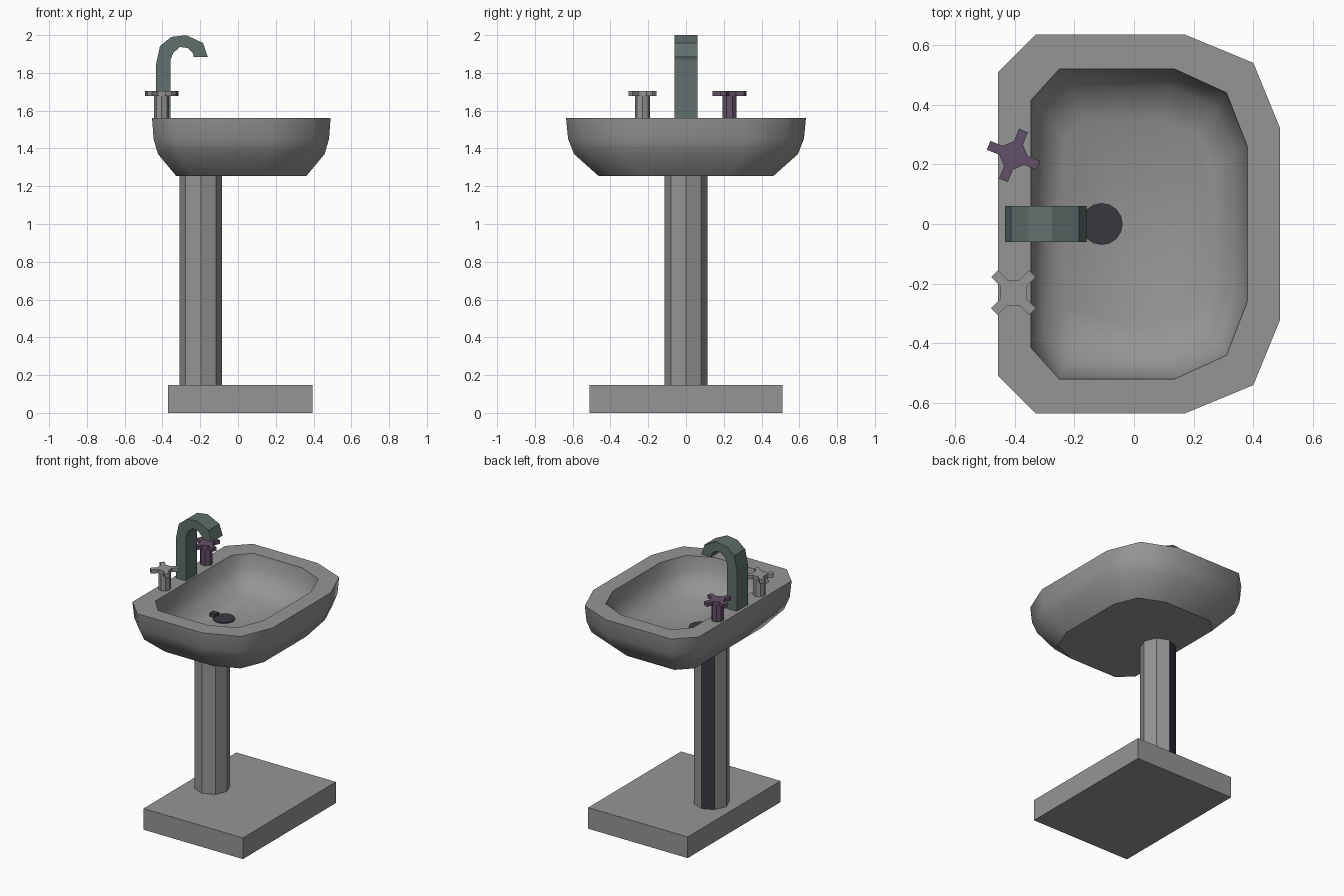
import bpy, bmesh, math
from mathutils import Matrix, Vector

if "Cube" in bpy.data.objects:
    bpy.data.objects.remove(bpy.data.objects["Cube"])


def material(name, rgb):
    m = bpy.data.materials.new(name)
    m.diffuse_color = (*rgb, 1)
    m.use_nodes = True
    m.node_tree.nodes["Principled BSDF"].inputs["Base Color"].default_value = m.diffuse_color
    return m


GREY = material("ceramic grey", (0.30, 0.30, 0.30))
DARK = material("charcoal", (0.04, 0.04, 0.052))
TEAL = material("slate green", (0.115, 0.16, 0.153))
PURPLE = material("muted purple", (0.125, 0.08, 0.135))


def finish(name, bm, *mats):
    bmesh.ops.recalc_face_normals(bm, faces=bm.faces[:])
    me = bpy.data.meshes.new(name)
    bm.to_mesh(me)
    bm.free()
    for m in mats:
        me.materials.append(m)
    ob = bpy.data.objects.new(name, me)
    bpy.context.collection.objects.link(ob)
    return ob


def prism(bm, points, offset):
    """Extrude a closed outline of 3D points by an offset vector."""
    low = [bm.verts.new(p) for p in points]
    high = [bm.verts.new(Vector(p) + Vector(offset)) for p in points]
    bm.faces.new(low)
    bm.faces.new(high[::-1])
    for i in range(len(low)):
        bm.faces.new((low[i - 1], low[i], high[i], high[i - 1]))


def ring_points(cx, cy, z, r, n, turn=0.0):
    return [(cx + r * math.cos(turn + i * math.tau / n),
             cy + r * math.sin(turn + i * math.tau / n), z) for i in range(n)]


def box(name, x0, x1, y0, y1, z0, z1, mat):
    bm = bmesh.new()
    prism(bm, [(x0, y0, z0), (x1, y0, z0), (x1, y1, z0), (x0, y1, z0)], (0, 0, z1 - z0))
    return finish(name, bm, mat)


# Floor plinth
box("plinth", -0.37, 0.395, -0.51, 0.51, 0, 0.147, GREY)

# Eight-sided pedestal with one dark panel towards the back
bm = bmesh.new()
prism(bm, ring_points(-0.197, 0, 0.147, 0.113, 8), (0, 0, 1.113))
pedestal = finish("pedestal", bm, GREY, DARK)
for p in pedestal.data.polygons:
    if abs(p.normal.z) < 0.5:
        angle = math.degrees(math.atan2(p.normal.y, p.normal.x))
        p.material_index = 1 if 100 < angle < 125 else 0

# Basin: half outlines mirrored across y, then stacked rings
CX = 0.0175
OUTER = [(-0.455, 0.51), (-0.33, 0.635), (0.17, 0.635), (0.40, 0.54), (0.49, 0.32)]
INNER = [(-0.345, 0.415), (-0.25, 0.52), (0.135, 0.52), (0.31, 0.44), (0.38, 0.26)]
RINGS = [(OUTER, 0.73, 1.255), (OUTER, 0.933, 1.37), (OUTER, 0.983, 1.45), (OUTER, 1, 1.56),
         (INNER, 1, 1.56), (INNER, 0.97, 1.47), (INNER, 0.88, 1.39), (INNER, 0.68, 1.34)]
bm = bmesh.new()
loops = []
for half, s, z in RINGS:
    outline = half + [(x, -y) for x, y in reversed(half)]
    loops.append([bm.verts.new((CX + (x - CX) * s, y * s, z)) for x, y in outline])
for a, b in zip(loops, loops[1:]):
    for i in range(len(a)):
        j = (i + 1) % len(a)
        bm.faces.new((a[i], a[j], b[j], b[i]))
bm.faces.new(loops[0])
bm.faces.new(loops[-1])
for f in bm.faces:
    f.smooth = True
for k in (0, 3, 4):  # crisp bottom and rim edges
    for i, v in enumerate(loops[k]):
        bm.edges.get((v, loops[k][i - 1])).smooth = False
finish("basin", bm, GREY)

# Drain and its small stopper
bm = bmesh.new()
prism(bm, ring_points(-0.108, 0, 1.335, 0.07, 16), (0, 0, 0.012))
finish("drain", bm, DARK)
box("drain_stopper", -0.205, -0.16, -0.02, 0.02, 1.335, 1.365, DARK)

# Hooked spout: side profile extruded across its width
PROFILE = [(-0.433, 1.56), (-0.433, 1.85), (-0.413, 1.942), (-0.354, 1.99), (-0.275, 2.0),
           (-0.185, 1.958), (-0.16, 1.883), (-0.235, 1.883), (-0.238, 1.905), (-0.265, 1.932),
           (-0.307, 1.937), (-0.344, 1.905), (-0.357, 1.87), (-0.357, 1.56)]
bm = bmesh.new()
prism(bm, [(x, -0.06, z) for x, z in PROFILE], (0, 0.12, 0))
finish("spout", bm, TEAL)


# Tap handles: octagonal stem with a four-armed cross on top
def tap(name, y, turn, mat):
    bm = bmesh.new()
    prism(bm, ring_points(0, 0, 1.56, 0.04, 8), (0, 0, 0.118))
    cross = []
    for k in range(4):
        rot = Matrix.Rotation(k * math.pi / 2, 3, "Z")
        for x, w in ((0.045, -0.016), (0.09, -0.016), (0.09, 0.016), (0.045, 0.016)):
            cross.append(rot @ Vector((x, w, 1.678)))
    prism(bm, cross, (0, 0, 0.026))
    bmesh.ops.rotate(bm, verts=bm.verts[:], cent=(0, 0, 0),
                     matrix=Matrix.Rotation(turn, 3, "Z"))
    bmesh.ops.translate(bm, verts=bm.verts[:], vec=(-0.404, y, 0))
    finish(name, bm, mat)


tap("tap_front", -0.23, math.radians(45), GREY)
tap("tap_back", 0.23, math.radians(-22), PURPLE)
